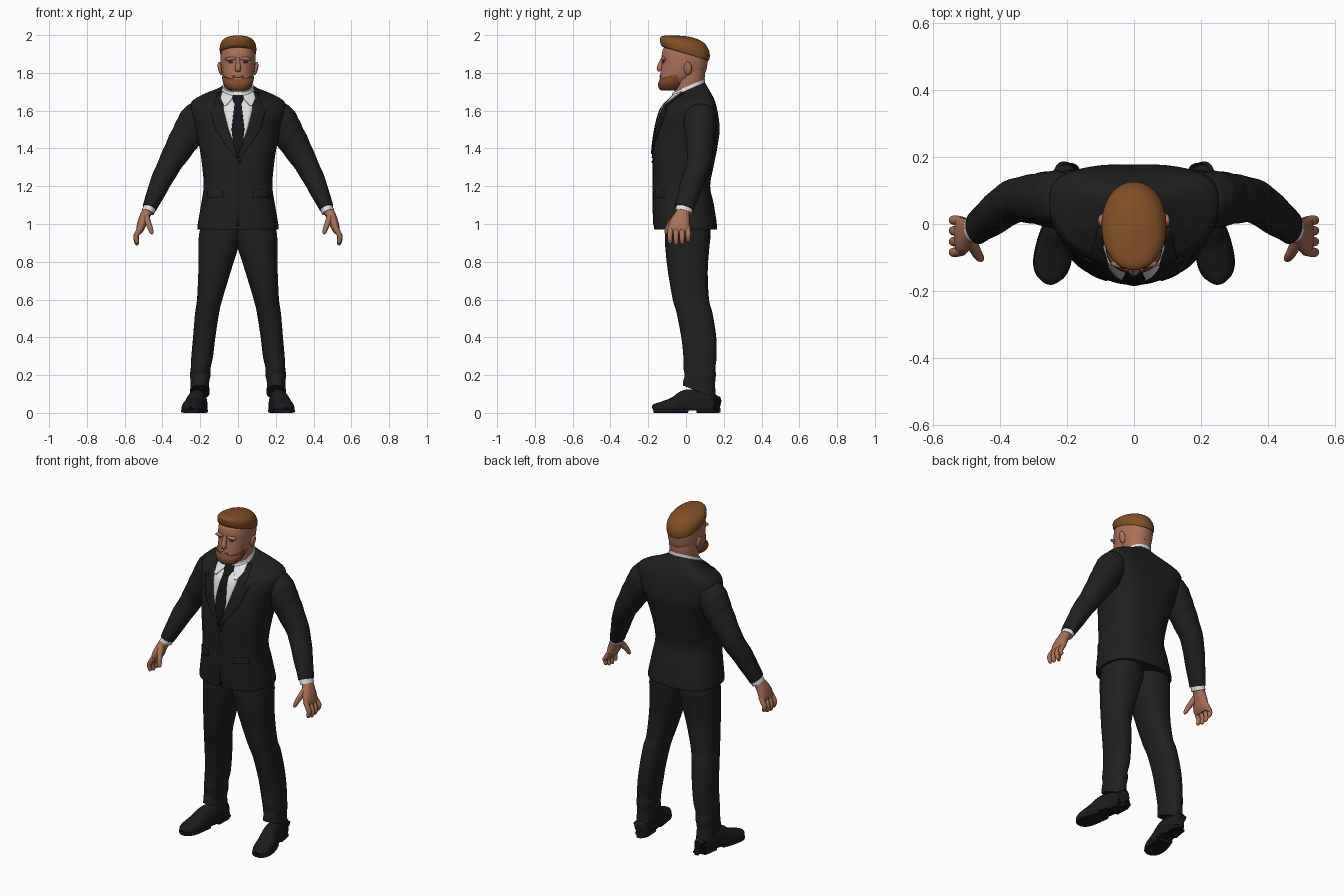
import bpy, bmesh, math
from mathutils import Vector, Matrix
from mathutils.bvhtree import BVHTree

if "Cube" in bpy.data.objects:
    bpy.data.objects.remove(bpy.data.objects["Cube"])


def material(name, r, g, b):
    m = bpy.data.materials.new(name)
    m.use_nodes = True
    m.diffuse_color = (r, g, b, 1)
    bsdf = m.node_tree.nodes["Principled BSDF"]
    bsdf.inputs["Base Color"].default_value = (r, g, b, 1)
    bsdf.inputs["Roughness"].default_value = 0.8
    return m


SUIT = material("suit_black", .014, .014, .015)
LAPEL = material("lapel_black", .012, .012, .013)
TIE = material("tie_black", .007, .007, .008)
SHOE = material("shoe_black", .011, .011, .012)
SHIRT = material("shirt_white", .75, .75, .76)
SKIN = material("skin", .40, .165, .10)
HAIR = material("hair_ginger", .22, .078, .02)
BEARD = material("beard_ginger", .21, .07, .027)
LIP = material("lip", .36, .12, .085)
EYE = material("eye_brown", .16, .065, .04)


def finish(name, bm, mat):
    bmesh.ops.recalc_face_normals(bm, faces=bm.faces)
    me = bpy.data.meshes.new(name)
    bm.to_mesh(me)
    bm.free()
    me.materials.append(mat)
    ob = bpy.data.objects.new(name, me)
    bpy.context.scene.collection.objects.link(ob)
    bpy.ops.object.select_all(action='DESELECT')
    ob.select_set(True)
    bpy.context.view_layer.objects.active = ob
    bpy.ops.object.shade_smooth_by_angle(angle=math.radians(50))
    return ob


def spline(rows, steps):
    """Catmull-Rom interpolation of equal-length tuples."""
    out = []
    for i in range(len(rows) - 1):
        quad = list(zip(rows[max(i - 1, 0)], rows[i], rows[i + 1], rows[min(i + 2, len(rows) - 1)]))
        for k in range(steps):
            t = k / steps
            out.append([b + .5 * t * (c - a + t * (2*a - 5*b + 4*c - d + t * (3*(b - c) + d - a)))
                        for a, b, c, d in quad])
    return out + [list(rows[-1])]


def oval(n, power):
    for i in range(n):
        a = 2 * math.pi * i / n
        c, s = math.cos(a), math.sin(a)
        yield (math.copysign(abs(c) ** (2 / power), c), math.copysign(abs(s) ** (2 / power), s))


def skin_rings(name, rings, mat):
    bm = bmesh.new()
    rings = [[bm.verts.new(p) for p in ring] for ring in rings]
    n = len(rings[0])
    for a, b in zip(rings, rings[1:]):
        for i in range(n):
            bm.faces.new((a[i], a[(i + 1) % n], b[(i + 1) % n], b[i]))
    bm.faces.new(rings[0])
    bm.faces.new(rings[-1])
    return finish(name, bm, mat)


def loft(name, rows, mat, side=1, power=2.2, n=48, steps=5):
    """Level sections: z, x0, x1, y0, y1, tilt front to back, sweep of the flanks."""
    rings = []
    for z, x0, x1, y0, y1, tilt, sweep in spline([tuple(r) + (0,) * (7 - len(r)) for r in rows], steps):
        rings.append([(side * ((x0 + x1) / 2 + c * (x1 - x0) / 2),
                       (y0 + y1) / 2 + s * (y1 - y0) / 2 + sweep * c * c,
                       z + tilt * s * (y1 - y0) / 2) for c, s in oval(n, power)])
    return skin_rings(name, rings, mat)


def centred(rows):
    return [(r[0], -r[1]) + tuple(r[1:]) for r in rows]


def tube(name, rows, mat, side=1, ref=(0, 1, 0), power=2.0, n=24, steps=5, floor=0, fold=0):
    """Sections square to a path: x, y, z, radius across, radius along ref."""
    pts = spline(rows, steps)
    rings = []
    for i, (x, y, z, ru, rv) in enumerate(pts):
        t = Vector(pts[min(i + 1, len(pts) - 1)][:3]) - Vector(pts[max(i - 1, 0)][:3])
        u = t.cross(Vector(ref)).normalized()
        v = u.cross(t).normalized()
        ring = []
        for c, s in oval(n, power):
            f = 1 + fold * math.sin(i * 1.3 + 2 * c)
            p = Vector((x, y, z)) + u * c * ru * f + v * s * rv * f
            ring.append((side * p.x, p.y, max(p.z, floor)))
        rings.append(ring)
    return skin_rings(name, rings, mat)


def ball(name, loc, size, mat, rot=0):
    bm = bmesh.new()
    bmesh.ops.create_uvsphere(bm, u_segments=20, v_segments=12, radius=1)
    bm.transform(Matrix.Translation(loc) @ Matrix.Rotation(rot, 4, 'Y') @ Matrix.Diagonal((*size, 1)))
    return finish(name, bm, mat)


# Jacket body
jacket = loft("jacket", centred([
    (.972, .208, -.165, .16), (.985, .215, -.17, .165), (1.1, .196, -.175, .148),
    (1.2, .182, -.175, .128), (1.3, .189, -.176, .145), (1.4, .203, -.174, .165, 0, .01),
    (1.5, .225, -.16, .178, 0, .03), (1.58, .25, -.142, .168, .03, .045),
    (1.64, .25, -.12, .15, .1, .05), (1.672, .2, -.095, .128, .25, .03),
    (1.695, .13, -.08, .112, .35, .01), (1.715, .085, -.06, .1, .42)]), SUIT, power=2.5, n=72)
surface = BVHTree.FromPolygons([v.co for v in jacket.data.vertices],
                               [p.vertices[:] for p in jacket.data.polygons])


def plate(name, rows, mat, lift, side=1, steps=5, cols=8):
    """Thin cloth laid on the jacket front; rows are z, x0, x1."""
    bm = bmesh.new()
    dense = [[a + (b - a) * k / steps for a, b in zip(r, q)]
             for r, q in zip(rows, rows[1:]) for k in range(steps)] + [rows[-1]]
    grid = []
    for z, x0, x1 in dense:
        line = []
        for k in range(cols + 1):
            p = Vector((side * (x0 + (x1 - x0) * k / cols), -1, z))
            hit = surface.ray_cast(p, Vector((0, 1, 0)))
            if hit[0] is None:
                hit = surface.find_nearest(Vector((p.x, -.05, z)))
            line.append(bm.verts.new(hit[0] + Vector((0, -lift, 0))))
        grid.append(line)
    for a, b in zip(grid, grid[1:]):
        for k in range(cols):
            bm.faces.new((a[k], a[k + 1], b[k + 1], b[k]))
    ob = finish(name, bm, mat)
    mod = ob.modifiers.new("thickness", 'SOLIDIFY')
    mod.thickness, mod.offset = .005, 0
    return ob


# Shirt front, tie, front seam and button
plate("shirt_front", [(1.685, -.08, .08), (1.6, -.076, .076), (1.5, -.05, .05), (1.37, -.003, .003)], SHIRT, .001)
plate("tie", [(1.685, -.022, .022), (1.665, -.03, .03), (1.635, -.018, .018), (1.5, -.034, .034),
              (1.43, -.026, .026), (1.37, -.003, .003)], TIE, .007)
plate("tie_knot", [(1.685, -.024, .024), (1.665, -.03, .03), (1.637, -.017, .017)], TIE, .012)
plate("front_seam", [(1.36, -.002, .002), (1.06, -.002, .002), (.99, -.012, .012)], TIE, 0)
ball("jacket_button", (.008, -.177, 1.33), (.008, .005, .008), TIE)

# Neck, shirt collar and skull
loft("neck", centred([(1.64, .08, -.06, .09), (1.72, .075, -.06, .09), (1.78, .078, -.06, .1),
                      (1.84, .08, -.05, .1)]), SKIN)
loft("shirt_collar", centred([(1.66, .09, -.085, .095, .4), (1.7, .088, -.08, .1, .42),
                              (1.732, .082, -.07, .1, .42)]), SHIRT)
loft("head", centred([(1.712, .035, -.125, -.06), (1.73, .058, -.138, -.01), (1.77, .076, -.139, .05),
                      (1.8, .085, -.136, .1), (1.85, .092, -.128, .114), (1.9, .092, -.128, .116),
                      (1.935, .08, -.115, .085), (1.96, .04, -.08, .02)]), SKIN, power=2.15)
loft("hair", centred([(1.9, .088, -.118, .113, -.3), (1.91, .096, -.133, .124, -.3),
                      (1.945, .095, -.138, .124, -.27), (1.972, .08, -.131, .102, -.17),
                      (1.988, .056, -.115, .06, -.1), (1.995, .03, -.095, .01, -.05),
                      (1.997, .008, -.07, -.04, 0)]), HAIR, power=2.1)
loft("beard", centred([(1.706, .03, -.12, -.06), (1.715, .055, -.136, -.02, .1), (1.74, .075, -.146, .0, .2),
                       (1.765, .083, -.147, .0, .25), (1.787, .083, -.137, .0, .27)]), BEARD, power=2.2)

# Face details
tube("nose", [(0, -.122, 1.88, .01, .008), (0, -.133, 1.85, .012, .012), (0, -.139, 1.825, .017, .016),
              (0, -.135, 1.81, .014, .012)], SKIN)
ball("lips", (0, -.136, 1.781), (.032, .005, .006), LIP)

for side, word in ((1, "left"), (-1, "right")):
    ball(word + "_ear", (side * .094, .01, 1.823), (.012, .021, .036), SKIN, side * .2)
    ball(word + "_eye", (side * .036, -.119, 1.857), (.016, .006, .005), EYE)
    ball(word + "_brow_ridge", (side * .036, -.118, 1.875), (.034, .014, .01), SKIN, side * .1)

    # Collar wing, lapel and pocket flap
    plate(word + "_collar_wing", [(1.7, .022, .084), (1.665, .03, .092), (1.628, .06, .076)], SHIRT, .01, side)
    plate(word + "_lapel", [(1.695, .088, .106), (1.63, .08, .128), (1.605, .077, .12), (1.602, .077, .148),
                            (1.5, .05, .118), (1.42, .02, .066), (1.35, 0, .012)], LAPEL, .003, side)
    plate(word + "_pocket_flap", [(1.175, .08, .16), (1.14, .08, .163)], SUIT, .001, side)

    # Sleeve and shirt cuff
    tube(word + "_sleeve", [(.185, .07, 1.618, .035, .045), (.205, .072, 1.59, .072, .075),
                            (.232, .073, 1.545, .084, .085), (.262, .075, 1.485, .084, .081),
                            (.304, .075, 1.415, .077, .073), (.362, .067, 1.315, .063, .065),
                            (.415, .03, 1.21, .054, .06), (.468, -.01, 1.085, .038, .051)],
         SUIT, side, n=36, fold=.015)
    tube(word + "_cuff", [(.455, .0, 1.115, .034, .046), (.477, -.014, 1.063, .034, .045)], SHIRT, side)

    # Hand
    tube(word + "_palm", [(.472, -.012, 1.08, .027, .034), (.489, -.02, 1.05, .027, .039),
                          (.506, -.032, 1.01, .025, .052), (.517, -.037, .975, .021, .056),
                          (.523, -.038, .95, .01, .05)], SKIN, side, power=2.4)
    for i, finger in enumerate(("index", "middle", "ring", "little")):
        y, drop = -.08 + .029 * i, (.008, 0, .004, .018)[i]
        fan = (i - 1.5) * .003
        tube(f"{word}_{finger}_finger", [(.512, y, .985, .015, .015), (.533, y + fan, .95, .014, .0145),
                                         (.54, y + fan, .92 + drop, .013, .0135),
                                         (.534, y + fan, .896 + drop, .011, .011),
                                         (.53, y + fan, .888 + drop, .004, .004)], SKIN, side, n=12, steps=3)
    tube(word + "_thumb", [(.49, -.035, 1.055, .017, .02), (.478, -.07, 1.015, .016, .019),
                           (.465, -.094, .98, .014, .015), (.457, -.104, .955, .01, .01),
                           (.455, -.107, .946, .003, .003)], SKIN, side, n=12)

    # Trouser leg
    loft(word + "_trouser_leg", [
        (1.05, 0, .18, -.11, .12), (.95, -.015, .205, -.112, .13), (.88, -.003, .209, -.11, .124),
        (.75, .038, .21, -.096, .115), (.6, .083, .217, -.07, .122), (.53, .1, .227, -.05, .14),
        (.4, .12, .238, -.025, .16), (.3, .132, .247, -.014, .162), (.24, .145, .25, -.014, .156),
        (.2, .145, .254, -.007, .158), (.16, .153, .251, -.014, .154, -.15),
        (.11, .15, .254, -.016, .159, -.4)], SUIT, side, power=2.3, n=40)

    # Shoe, sole and heel
    shape = [(.15, .2, .03, .095), (.14, .2, .038, .1), (.06, .208, .043, .12), (0, .22, .046, .122),
             (-.06, .235, .053, .085), (-.12, .246, .053, .062), (-.158, .25, .038, .05),
             (-.172, .251, .015, .036)]
    tube(word + "_shoe", [(x, y, top * .35, w, top * .65) for y, x, w, top in shape], SHOE, side,
         ref=(0, 0, 1), power=2.5, n=32, floor=.012)
    for part, rows in (("heel", shape[:3]), ("sole", shape[3:])):
        tube(f"{word}_{part}", [(x, y, .01, w + .003, .01) for y, x, w, top in rows], SHOE, side,
             ref=(0, 0, 1), power=5)
